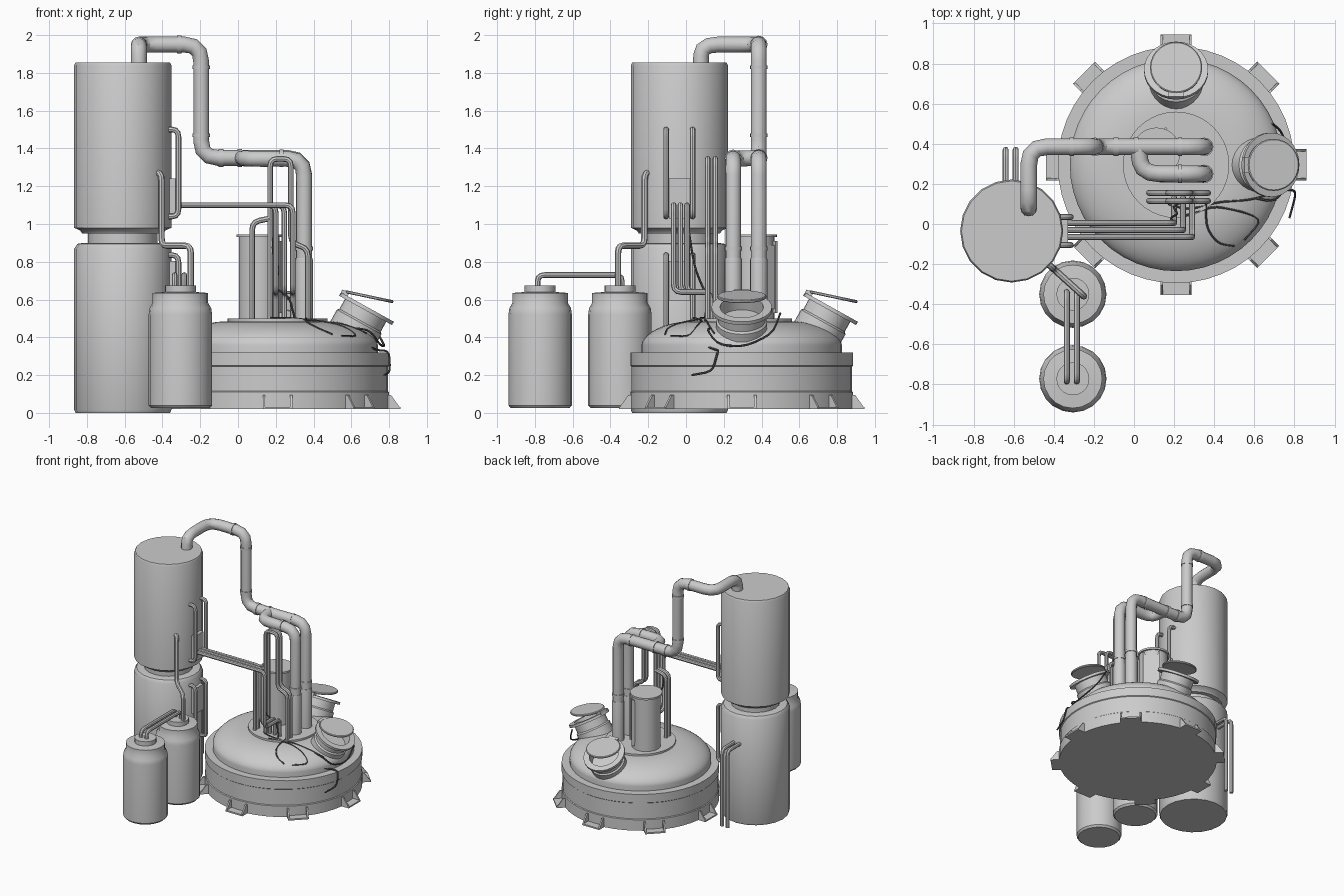
import bpy, bmesh, math
from mathutils import Vector, Matrix

cube = bpy.data.objects.get("Cube")
if cube:
    bpy.data.objects.remove(cube)


def material(name, rgb):
    m = bpy.data.materials.new(name)
    m.use_nodes = True
    m.diffuse_color = (*rgb, 1)
    m.node_tree.nodes["Principled BSDF"].inputs["Base Color"].default_value = (*rgb, 1)
    return m


GREY = material("plain grey", (0.6, 0.6, 0.6))
DARK = material("dark cable", (0.1, 0.1, 0.1))


def finish(name, mesh, mat=GREY, matrix=None):
    mesh.materials.clear()
    mesh.materials.append(mat)
    mesh.shade_smooth()
    mesh.set_sharp_from_angle(angle=math.radians(35))
    ob = bpy.data.objects.new(name, mesh)
    bpy.context.collection.objects.link(ob)
    if matrix:
        ob.matrix_world = matrix
    return ob


def from_bmesh(name, bm, matrix):
    bmesh.ops.recalc_face_normals(bm, faces=bm.faces[:])
    mesh = bpy.data.meshes.new(name)
    bm.to_mesh(mesh)
    bm.free()
    return finish(name, mesh, GREY, matrix)


def lathe(name, profile, matrix, sides=32):
    """Turn (radius, height) points around z and cap both ends."""
    bm = bmesh.new()
    rings = []
    for r, z in profile:
        rings.append([bm.verts.new((r * math.cos(a), r * math.sin(a), z))
                      for a in (math.tau * i / sides for i in range(sides))])
    for lo, hi in zip(rings, rings[1:]):
        for i in range(sides):
            j = (i + 1) % sides
            bm.faces.new((lo[i], lo[j], hi[j], hi[i]))
    bm.faces.new(rings[0])
    bm.faces.new(rings[-1])
    return from_bmesh(name, bm, matrix)


def prism(name, outline, width, matrix):
    """Extrude an (x, z) outline along y, centred."""
    bm = bmesh.new()
    face = bm.faces.new([bm.verts.new((x, -width / 2, z)) for x, z in outline])
    out = bmesh.ops.extrude_face_region(bm, geom=[face])["geom"]
    bmesh.ops.translate(bm, vec=(0, width, 0),
                        verts=[v for v in out if isinstance(v, bmesh.types.BMVert)])
    return from_bmesh(name, bm, matrix)


def box(name, size, matrix):
    x, y, z = size
    return prism(name, [(-x / 2, -z / 2), (x / 2, -z / 2), (x / 2, z / 2), (-x / 2, z / 2)], y, matrix)


def pipe(name, points, radius=0.015, bend=0.04, mat=GREY, res=2):
    """Round tube through points with rounded corners."""
    pts = [Vector(p) for p in points]
    path = [pts[0]]
    for a, b, c in zip(pts, pts[1:], pts[2:]):
        p = b + (a - b).normalized() * min(bend, (a - b).length * 0.45)
        q = b + (c - b).normalized() * min(bend, (c - b).length * 0.45)
        for t in (0, 0.33, 0.67, 1):
            path.append(p * (1 - t) ** 2 + b * 2 * t * (1 - t) + q * t * t)
    path.append(pts[-1])
    cu = bpy.data.curves.new(name, "CURVE")
    cu.dimensions = "3D"
    cu.bevel_depth, cu.bevel_resolution, cu.use_fill_caps = radius, res, True
    sp = cu.splines.new("POLY")
    sp.points.add(len(path) - 1)
    for s, p in zip(sp.points, path):
        s.co = (*p, 1)
    tmp = bpy.data.objects.new(name + "_path", cu)
    bpy.context.collection.objects.link(tmp)
    bpy.context.view_layer.update()
    mesh = bpy.data.meshes.new_from_object(tmp.evaluated_get(bpy.context.evaluated_depsgraph_get()))
    bpy.data.objects.remove(tmp)
    return finish(name, mesh, mat)


def at(x, y, z=0):
    return Matrix.Translation((x, y, z))


def turn(deg, axis="Z"):
    return Matrix.Rotation(math.radians(deg), 4, axis)


# Wide vessel: drum with a recessed band, domed lid and flat top plate
vessel = at(0.21, 0.295)
lathe("vessel_drum", [(0.59, 0.02), (0.59, 0.11), (0.584, 0.115), (0.584, 0.245),
                      (0.59, 0.25), (0.59, 0.32)], vessel, 48)
arc = [math.radians(7.5 * i) for i in range(13)]
lathe("vessel_dome", [(0.53, 0.3)] + [(0.26 + 0.27 * math.cos(t), 0.36 + 0.125 * math.sin(t) ** 1.15)
                                      for t in arc], vessel, 48)
lathe("vessel_top_plate", [(0.265, 0.47), (0.265, 0.5)], vessel, 40)

# Eight foot brackets: base plate with two gussets
for i in range(8):
    m = vessel @ turn(45 * i)
    box("foot_plate", (0.09, 0.15, 0.012), m @ at(0.605, 0, 0.026))
    for y in (-0.072, 0.072):
        prism("foot_gusset", [(0.57, 0.02), (0.65, 0.02), (0.643, 0.035), (0.6, 0.095), (0.57, 0.095)],
              0.012, m @ at(0, y))

# Two tilted hatches with lids standing ajar
for name, deg in (("left", 0), ("back", 90)):
    m = vessel @ turn(deg)
    lathe(name + "_hatch_neck", [(0.135, -0.22), (0.135, -0.09), (0.125, -0.08), (0.125, -0.02),
                                 (0.16, -0.02), (0.16, 0), (0.115, 0), (0.115, -0.08)],
          m @ at(0.475, 0, 0.56) @ turn(29, "Y"), 28)
    lathe(name + "_hatch_lid", [(0.125, -0.008), (0.13, -0.004), (0.13, 0.004), (0.125, 0.008)],
          m @ at(0.485, 0, 0.615) @ turn(12, "Y"), 28)
    box(name + "_hatch_hinge", (0.04, 0.08, 0.03), m @ at(0.355, 0, 0.632) @ turn(20, "Y"))

# Column on the dome with a flat service panel
column = at(0.112, 0.36)
lathe("column", [(0.108, 0.48), (0.108, 0.93), (0.121, 0.93), (0.121, 0.945)], column, 28)
box("column_panel", (0.03, 0.11, 0.34), column @ turn(42) @ at(0.094, 0, 0.72))
for y in (-0.055, 0.055):
    box("column_panel_rail", (0.02, 0.012, 0.38), column @ turn(42) @ at(0.107, y, 0.72))

# Tall tank: two drums joined by a narrow neck
lathe("tall_tank", [(0.25, 0), (0.257, 0.015), (0.257, 0.87), (0.24, 0.895), (0.21, 0.9), (0.183, 0.9),
                    (0.183, 0.95), (0.215, 0.95), (0.225, 0.965), (0.257, 0.98), (0.257, 1.84),
                    (0.25, 1.855)], at(-0.61, -0.035), 20)

# Two small bottles with collar and cap
for x, y in ((-0.305, -0.35), (-0.305, -0.772)):
    lathe("small_bottle", [(0.155, 0.025), (0.168, 0.04), (0.168, 0.52), (0.163, 0.555), (0.147, 0.582),
                           (0.147, 0.635), (0.082, 0.64), (0.082, 0.675)], at(x, y), 20)

# Large transfer pipe from tank to vessel, with its branch
pipe("main_pipe", [(-0.525, 0.08, 1.82), (-0.525, 0.08, 1.95), (-0.525, 0.385, 1.95),
                   (-0.195, 0.385, 1.95), (-0.195, 0.385, 1.35), (0.35, 0.385, 1.35),
                   (0.35, 0.385, 0.49)], 0.042, 0.09, res=4)
pipe("branch_pipe", [(0.02, 0.385, 1.35), (0.04, 0.25, 1.345), (0.35, 0.25, 1.345), (0.35, 0.25, 0.49)],
     0.042, 0.09, res=4)
for y in (0.25, 0.385):
    lathe("pipe_sleeve", [(0.046, 0.49), (0.046, 0.81), (0.044, 0.82)], at(0.35, y), 16)
    lathe("pipe_collar", [(0.046, 0.86), (0.046, 0.88)], at(0.35, y), 16)
    pipe("pipe_joint", [(0.22, y, 1.348), (0.24, y, 1.348)], 0.046, res=4)
for x, z in ((-0.31, 1.95), (0.01, 1.35), (-0.09, 1.35)):
    pipe("pipe_joint", [(x - 0.012, 0.385, z), (x + 0.012, 0.385, z)], 0.047, res=4)
for z in (1.83, 1.47):
    lathe("pipe_joint", [(0.046, z - 0.01), (0.046, z + 0.01)], at(-0.195, 0.385), 16)

# Gauge boxes and looped pipes on the tank side
for top, bottom, mid in ((1.5, 1.04, 1.135), (0.835, 0.37, 0.7)):
    box("gauge_box", (0.06, 0.11, 0.21), at(-0.36, -0.035, mid))
    for y in (-0.105, 0.035):
        pipe("tank_loop", [(-0.39, y, top), (-0.315, y, top), (-0.315, y, bottom), (-0.39, y, bottom)])

# Three feed pipes from the tank to the dome
for y, x in ((0.005, 0.2), (-0.03, 0.245), (-0.065, 0.29)):
    pipe("feed_pipe", [(-0.38, y, 1.1), (x, y, 1.1), (x, y, 0.64), (x, 0.13, 0.64), (x, 0.13, 0.48)])

# Tall arched pipes over the dome, with short side arches
for y in (0.115, 0.155):
    pipe("arched_pipe", [(0.17, y, 0.48), (0.17, y, 1.345), (0.28, y, 1.345), (0.28, y, 0.9),
                         (0.37, y, 0.87), (0.37, y, 0.48)])
    pipe("side_arch", [(0.075, y, 0.48), (0.075, y, 1.01), (0.17, y, 1.03)])

# Pipe from tank to near bottle, twin pipes between bottles
pipe("bottle_feed_pipe", [(-0.45, -0.18, 1.27), (-0.405, -0.22, 1.27), (-0.405, -0.22, 0.885),
                          (-0.25, -0.36, 0.885), (-0.25, -0.36, 0.66)], 0.017)
for x in (-0.335, -0.285):
    pipe("bottle_link_pipe", [(x, -0.34, 0.66), (x, -0.34, 0.73), (x, -0.785, 0.73), (x, -0.785, 0.66)])

# Drain pipes behind the tank
for x in (-0.64, -0.59):
    pipe("drain_pipe", [(x, 0.18, 0.66), (x, 0.37, 0.66), (x, 0.37, 0.03)])


# Loose cables lying on the dome
def on_dome(x, y):
    r = math.hypot(x - 0.21, y - 0.295)
    c = min(max((r - 0.26) / 0.27, 0), 1)
    top = 0.5 if r < 0.265 else 0.36 + 0.125 * math.sin(math.acos(c)) ** 1.15
    return (x, y, top + 0.004)


for run in (((0.17, 0.1), (0.27, 0.07), (0.42, 0.11), (0.58, 0.12), (0.68, 0.15)),
            ((0.36, 0.12), (0.36, -0.02), (0.42, -0.1), (0.5, -0.11)),
            ((0.25, 0.04), (0.4, 0.09), (0.55, 0.06), (0.64, 0.02), (0.55, -0.08))):
    pipe("dome_cable", [on_dome(*p) for p in run], 0.005, 0.05, DARK, 1)
pipe("hatch_cable", [(0.6, 0.13, 0.45), (0.7, 0.11, 0.44), (0.75, 0.17, 0.36), (0.78, 0.31, 0.35),
                     (0.74, 0.46, 0.42), (0.69, 0.5, 0.53)], 0.006, 0.06, DARK, 1)
pipe("hanging_cable", [(0.66, 0.06, 0.37), (0.74, 0.17, 0.33), (0.8, 0.17, 0.33), (0.805, 0.14, 0.22),
                       (0.775, 0.03, 0.2)], 0.006, 0.04, DARK, 1)
pipe("column_cable", [(0.2, 0.01, 1.0), (0.18, 0.03, 0.86), (0.22, 0.05, 0.76), (0.19, 0.09, 0.66),
                      (0.27, 0.12, 0.62), (0.3, 0.1, 0.5)], 0.006, 0.04, DARK, 1)
